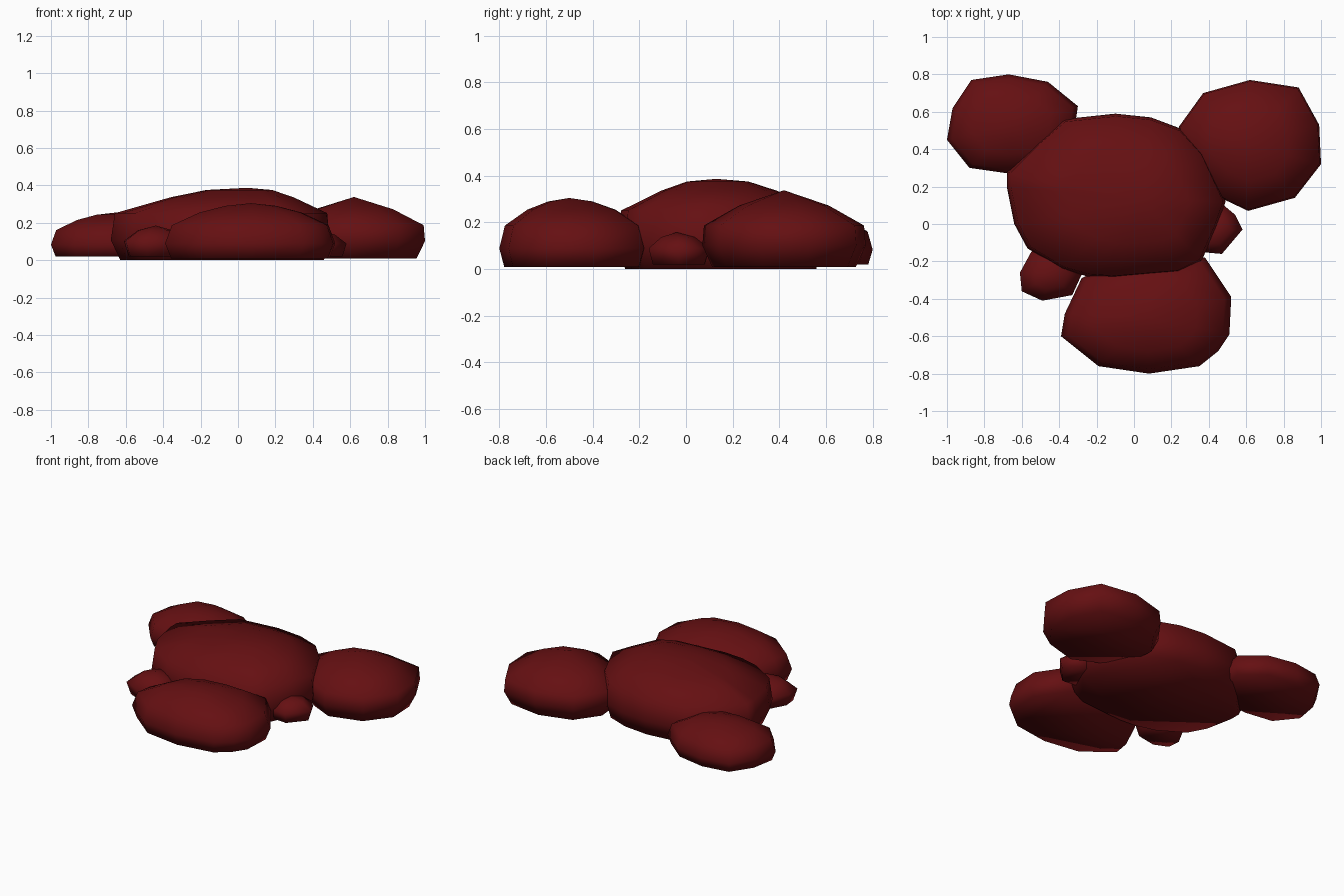
import bpy
import bmesh

if "Cube" in bpy.data.objects:
    bpy.data.objects.remove(bpy.data.objects["Cube"], do_unlink=True)

dark_red = bpy.data.materials.new("dark red")
dark_red.use_nodes = True
colour = (0.13, 0.005, 0.006, 1)
dark_red.diffuse_color = colour
dark_red.node_tree.nodes["Principled BSDF"].inputs["Base Color"].default_value = colour


def make_mound(name, outline, centre, base, height, profile):
    """Stack scaled copies of the outline, each (scale, height fraction), under one apex."""
    centre_x, centre_y = centre
    bm = bmesh.new()
    rings = []
    for scale, fraction in profile:
        z = base + (height - base) * fraction
        rings.append([bm.verts.new((centre_x + (x - centre_x) * scale,
                                    centre_y + (y - centre_y) * scale, z))
                      for x, y in outline])
    apex = bm.verts.new((centre_x, centre_y, height))
    bm.faces.new(rings[0])
    count = len(outline)
    for index in range(count):
        following = (index + 1) % count
        for lower, upper in zip(rings, rings[1:]):
            bm.faces.new((lower[index], lower[following], upper[following], upper[index]))
        bm.faces.new((rings[-1][index], rings[-1][following], apex))
    bmesh.ops.recalc_face_normals(bm, faces=bm.faces)
    for face in bm.faces:
        face.smooth = True
    mesh = bpy.data.meshes.new(name)
    bm.to_mesh(mesh)
    bm.free()
    mesh.materials.append(dark_red)
    mound = bpy.data.objects.new(name, mesh)
    bpy.context.collection.objects.link(mound)
    return mound


# Side profiles: broad dome for the centre, rounder ones around it
broad_profile = [(0.93, 0), (1, 0.28), (0.97, 0.65), (0.56, 0.87), (0.3, 0.97)]
round_profile = [(0.93, 0), (1, 0.27), (0.92, 0.6), (0.6, 0.83), (0.3, 0.95)]
peaked_profile = [(0.88, 0), (1, 0.28), (0.98, 0.54), (0.55, 0.8)]
pebble_profile = [(0.85, 0), (1, 0.5), (0.55, 0.85)]

# Large central mound
make_mound("central_mound", [
    (-.10, .59), (-.38, .56), (-.53, .43), (-.68, .28), (-.68, .20), (-.64, 0),
    (-.57, -.13), (-.39, -.24), (-.25, -.28), (-.11, -.29), (.24, -.26),
    (.36, -.20), (.44, -.02), (.49, .12), (.37, .38), (.25, .51), (.09, .57),
], (.05, .13), 0, .387, broad_profile)

# Front mound
make_mound("front_mound", [
    (.08, -.80), (.35, -.76), (.45, -.68), (.51, -.59), (.52, -.39), (.38, -.18),
    (.15, -.17), (-.10, -.20), (-.28, -.29), (-.37, -.48), (-.39, -.60), (-.19, -.76),
], (.07, -.50), .01, .305, round_profile)

# Two back mounds
make_mound("back_left_mound", [
    (.62, .77), (.37, .70), (.24, .52), (.26, .33), (.42, .16),
    (.61, .07), (.86, .14), (1, .32), (.99, .53), (.88, .73),
], (.62, .42), .01, .338, peaked_profile)
make_mound("back_right_mound", [
    (-.67, .80), (-.87, .77), (-.97, .62), (-1, .45), (-.88, .30),
    (-.67, .27), (-.48, .29), (-.33, .42), (-.30, .63), (-.46, .76),
], (-.65, .53), .02, .255, round_profile)

# Two small pebbles tucked between the mounds
make_mound("right_pebble", [
    (-.61, -.26), (-.60, -.36), (-.49, -.41), (-.33, -.38),
    (-.28, -.27), (-.33, -.16), (-.45, -.10), (-.55, -.15),
], (-.44, -.27), .02, .185, pebble_profile)
make_mound("left_pebble", [
    (.58, -.03), (.47, -.16), (.36, -.15), (.30, -.03),
    (.36, .08), (.48, .10), (.54, .05),
], (.44, -.04), .02, .158, pebble_profile)
